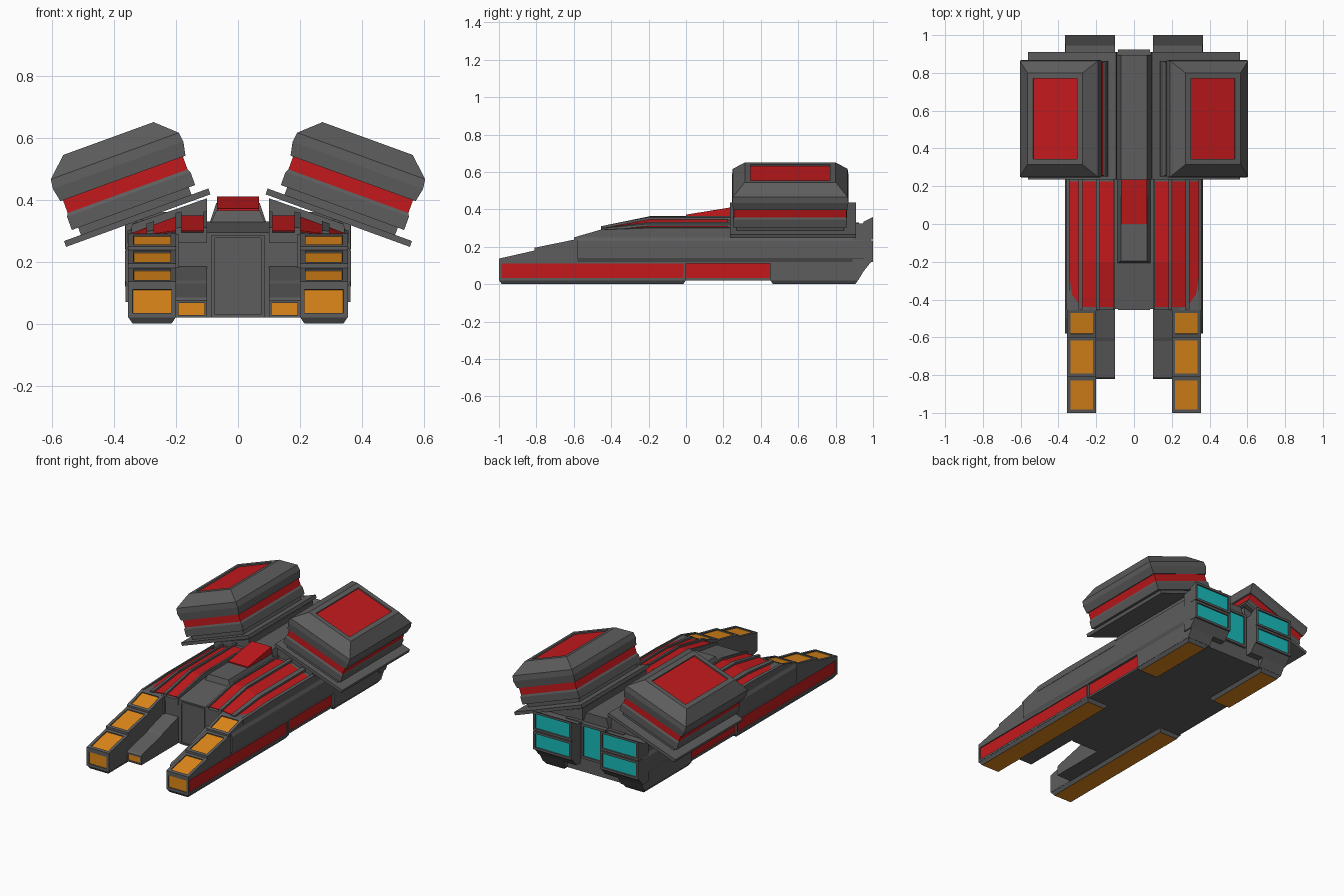
import bpy, bmesh, math
from mathutils import Vector

if "Cube" in bpy.data.objects:
    bpy.data.objects.remove(bpy.data.objects["Cube"])


def material(name, rgb):
    m = bpy.data.materials.new(name)
    m.diffuse_color = (*rgb, 1)
    m.use_nodes = True
    m.node_tree.nodes["Principled BSDF"].inputs["Base Color"].default_value = m.diffuse_color
    return m


GREY = material("dark_grey", (0.11, 0.11, 0.11))
RED = material("red", (0.55, 0.01, 0.012))
ORANGE = material("orange", (0.75, 0.25, 0.01))
CYAN = material("cyan", (0.01, 0.5, 0.5))

FRONT, BACK = (0, -1, 0), (0, 1, 0)
UP, DOWN, SIDE = (0, 0, 1), (0, 0, -1), (1, 0, 0)


def loft(name, sections, mat=GREY, panels=(), mirror=True):
    """Skin equal-length sections; panels = (direction, margin, depth, material) recesses."""
    bm = bmesh.new()
    rings = [[bm.verts.new(p) for p in s] for s in sections]
    n = len(rings[0])
    bm.faces.new(rings[0])
    bm.faces.new(rings[-1])
    for a, b in zip(rings, rings[1:]):
        for i in range(n):
            bm.faces.new((a[i], a[(i + 1) % n], b[(i + 1) % n], b[i]))
    bmesh.ops.recalc_face_normals(bm, faces=bm.faces)
    me = bpy.data.meshes.new(name)
    me.materials.append(mat)
    for slot, (d, margin, depth, pmat) in enumerate(panels, 1):
        me.materials.append(pmat)
        bm.normal_update()
        face = max(bm.faces, key=lambda f: (round(f.normal.dot(Vector(d)), 2), f.calc_center_median().dot(Vector(d))))
        bmesh.ops.inset_individual(bm, faces=[face], thickness=margin, use_even_offset=True)
        face.material_index = slot
        if depth:
            bmesh.ops.inset_individual(bm, faces=[face], thickness=0.0005, depth=-depth)
            for e in face.edges:
                for f in e.link_faces:
                    if f is not face:
                        f.material_index = 0
    bm.to_mesh(me)
    bm.free()
    ob = bpy.data.objects.new(name, me)
    bpy.context.collection.objects.link(ob)
    if mirror:
        ob.modifiers.new("mirror", 'MIRROR')
    return ob


def side_prism(name, x0, x1, yz, **kw):
    return loft(name, [[(x, y, z) for y, z in yz] for x in (x0, x1)], **kw)


def front_prism(name, y0, y1, xz, **kw):
    return loft(name, [[(x, y, z) for x, z in xz] for y in (y0, y1)], **kw)


def rect(y0, y1, z0, z1):
    return [(y0, z0), (y1, z0), (y1, z1), (y0, z1)]


# --- Main hull ---
side_prism("core_hull", -0.2, 0.2, [(-0.45, 0.02), (0.91, 0.02), (0.91, 0.33), (-0.2, 0.33), (-0.45, 0.295)], mirror=False)
side_prism("front_door", -0.085, 0.085, rect(-0.455, -0.40, 0.02, 0.287),
           panels=[(FRONT, 0.01, 0.008, RED)], mirror=False)
side_prism("side_hull", 0.19, 0.355, rect(-0.46, 0.94, 0.11, 0.29))
front_prism("side_bulge", -0.58, 0.96, [(0.33, 0.12), (0.355, 0.12), (0.365, 0.14), (0.365, 0.23), (0.355, 0.25), (0.33, 0.25)])

# --- Outer prongs: long lower blocks with stepped tops ---
side_prism("front_lower_block", 0.2, 0.355, rect(-1, 0, 0.02, 0.125),
           panels=[(SIDE, 0.013, 0.006, RED), (FRONT, 0.015, 0.006, ORANGE)])
side_prism("middle_lower_block", 0.19, 0.345, rect(-0.02, 0.47, 0.02, 0.125), panels=[(SIDE, 0.013, 0.005, RED)])
side_prism("rear_lower_block", 0.19, 0.355, [(0.45, 0.02), (0.92, 0.02), (0.95, 0.07), (0.96, 0.125), (0.45, 0.125)])
for i, (y0, y1, z0, z1) in enumerate([(-1, -0.81, 0.137, 0.18), (-0.81, -0.6, 0.195, 0.238), (-0.6, -0.455, 0.25, 0.292)]):
    side_prism(f"prong_step_{i + 1}", 0.2, 0.355, [(y0, 0.12), (y1, 0.12), (y1, z1), (y0, z0)],
               panels=[(UP, 0.018, 0.006, ORANGE)])
side_prism("prong_root", 0.2, 0.355, [(-0.82, 0.12), (-0.45, 0.12), (-0.45, 0.25), (-0.6, 0.235), (-0.6, 0.18), (-0.82, 0.17)])

# --- Underside pads ---
for name, y0, y1 in (("front_pad", -1, 0), ("rear_pad", 0.45, 0.92)):
    loft(name, [[(0.2 + d, y0 + d, z), (0.355 - d, y0 + d, z), (0.355 - d, y1 - d, z), (0.2 + d, y1 - d, z)]
                for z, d in ((0.022, 0), (0, 0.015))], panels=[(DOWN, 0.002, 0, ORANGE)])

# --- Inner prongs ---
side_prism("inner_prong", 0.1, 0.2, [(-0.82, 0.02), (-0.44, 0.02), (-0.44, 0.187), (-0.6, 0.14), (-0.62, 0.13), (-0.81, 0.085), (-0.82, 0.075)],
           panels=[(FRONT, 0.008, 0.005, ORANGE)])


# --- Deck ribs with red strips between, following the bent deck ---
def deck(x, y):
    low = 0.31 - max(0, x - 0.2) * 0.12
    high = 0.362 - max(0, x - 0.19) * 0.37
    return low + (high - low) * min(1, (y + 0.455) / 0.255)


def deck_strip(name, x0, x1, drop, mat, y0=-0.455, y1=0.25):
    loft(name, [[(x0, y, 0.26), (x1, y, 0.26), (x1, y, deck(x1, y) - drop), (x0, y, deck(x0, y) - drop)]
                for y in (y0, -0.2, y1)], mat=mat)


for i, (a, b) in enumerate([(0.1, 0.112), (0.183, 0.202), (0.272, 0.295), (0.342, 0.357)]):
    deck_strip(f"deck_rib_{i + 1}", a, b, 0, GREY)
for i, (a, b) in enumerate([(0.112, 0.183), (0.202, 0.272), (0.295, 0.342)]):
    deck_strip(f"deck_red_strip_{i + 1}", a, b, 0.012, RED, -0.44, 0.225)
    deck_strip(f"deck_strip_bed_{i + 1}", a, b, 0.016, GREY)

# --- Central spine and red wedge ---
loft("spine", [[(-0.1, y, 0.3), (0.1, y, 0.3), (0.07, t, 0.365), (-0.07, t, 0.365)]
               for y, t in ((-0.215, -0.195), (0.3, 0.3))], mirror=False)
side_prism("spine_red_wedge", -0.068, 0.068, [(0, 0.35), (0.235, 0.35), (0.235, 0.41), (0, 0.372)], mat=RED, mirror=False)
front_prism("rear_spine", 0.235, 0.895, [(-0.1, 0.3), (0.1, 0.3), (0.07, 0.39), (-0.07, 0.39)], mirror=False)

# --- Engines ---
side_prism("engine_block", 0.1, 0.363, [(0.89, 0.07), (0.95, 0.07), (0.99, 0.12), (0.99, 0.352), (0.945, 0.325), (0.89, 0.325)])
for name, z0, z1, top in (("lower_exhaust", 0.12, 0.235, 0.235), ("upper_exhaust", 0.24, 0.335, 0.36)):
    side_prism(name, 0.1, 0.365, [(0.95, z0), (1, z0), (1, top), (0.95, z1)],
               panels=[(BACK, 0.014, 0.008, CYAN)])
side_prism("centre_exhaust", -0.085, 0.085, rect(0.88, 0.925, 0.11, 0.33),
           panels=[(BACK, 0.015, 0.008, CYAN)], mirror=False)

# --- Tilted pods ---
front_prism("pod_support", 0.25, 0.89, [(0.1, 0.31), (0.1, 0.405), (0.34, 0.322), (0.355, 0.28), (0.34, 0.25)])
TILT = math.radians(20)
C, S = math.cos(TILT), math.sin(TILT)


def pod_ring(n, u, y0, y1):
    return [(0.322 + C * a + S * n, y, 0.333 - S * a + C * n)
            for a, y in ((-u, y0), (u, y0), (u, y1), (-u, y1))]


def pod_part(name, rings, **kw):
    loft(name, [pod_ring(*r) for r in rings], **kw)


pod_part("pod_plate", [(0, 0.248, 0.235, 0.91), (0.02, 0.248, 0.235, 0.91)])
pod_part("pod_foot", [(0.01, 0.19, 0.27, 0.845), (0.05, 0.19, 0.27, 0.845)])
pod_part("pod_lower_tier", [(0.045, 0.212, 0.252, 0.862), (0.09, 0.212, 0.252, 0.862), (0.112, 0.2, 0.262, 0.852)])
pod_part("pod_red_band", [(0.10, 0.206, 0.257, 0.857), (0.15, 0.206, 0.257, 0.857)], mat=RED)
pod_part("pod_shell", [(0.145, 0.215, 0.252, 0.862), (0.19, 0.224, 0.247, 0.868), (0.222, 0.22, 0.25, 0.864),
                       (0.282, 0.155, 0.315, 0.80)],
         panels=[((S, 0, C), 0.03, 0.008, RED)])
